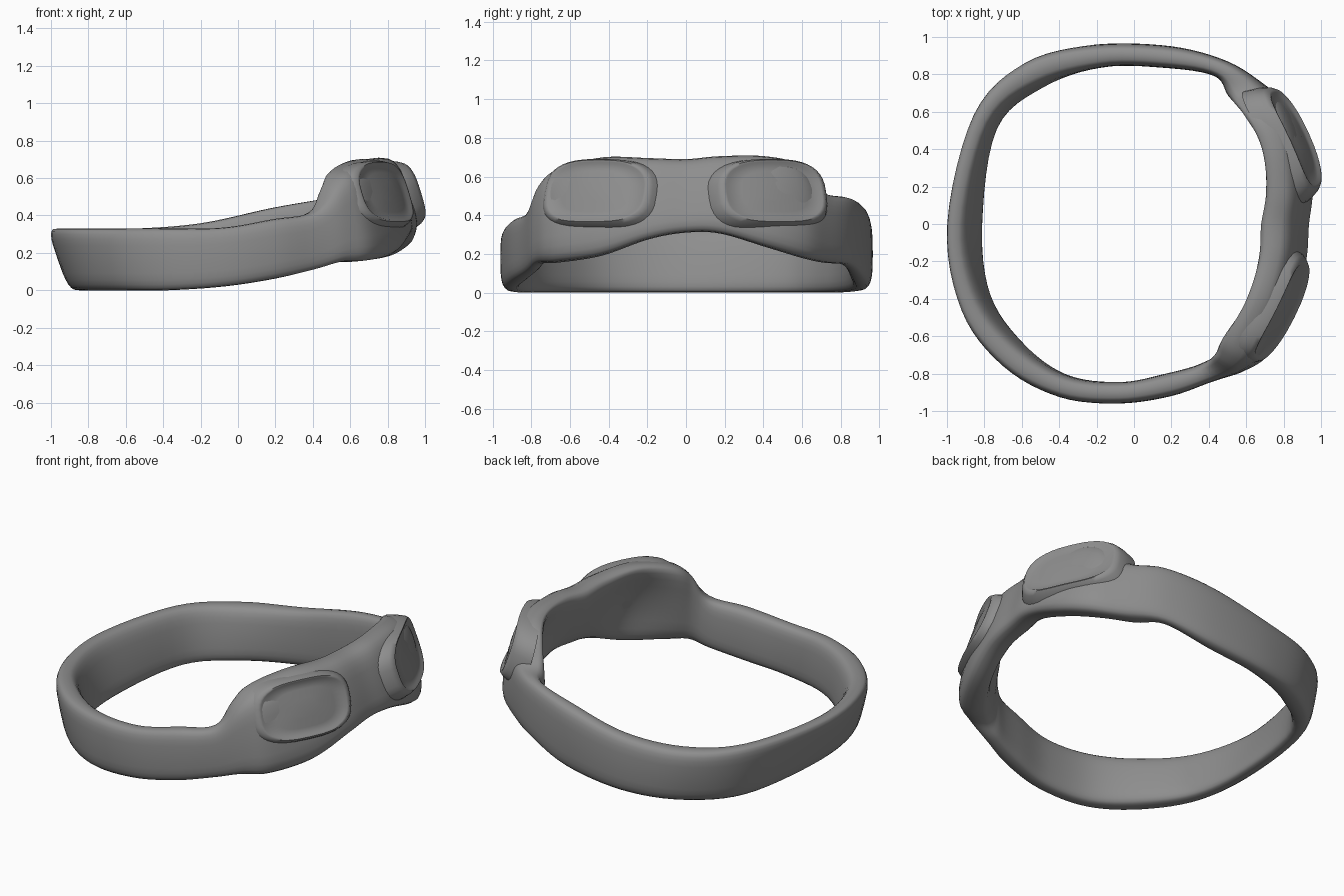
import bpy, math
from mathutils import Vector

if "Cube" in bpy.data.objects:
    bpy.data.objects.remove(bpy.data.objects["Cube"])

# Cross-section stations: outer x, outer y, inner x, inner y, z bottom, z top, lean (+ = top outward)
strap_front = [
    (-1.02, 0.0, -.79, 0.0, 0.0, .33, .5),
    (-.94, -.47, -.75, -.37, 0.0, .33, .4),
    (-.71, -.77, -.58, -.63, 0.0, .33, .25),
    (-.40, -.93, -.36, -.80, 0.0, .33, .1),
    (-.08, -.96, -.08, -.845, .02, .335, 0.0),
    (.20, -.92, .17, -.80, .06, .38, 0.0),
    (.43, -.84, .36, -.745, .11, .42, 0.0)]
goggles = [
    (.60, -.79, .42, -.69, .15, .57, -.15),
    (.75, -.70, .44, -.59, .155, .65, -.28),
    (.885, -.45, .54, -.41, .19, .70, -.36),
    (.95, -.20, .63, -.18, .275, .695, -.4),
    (.965, 0.0, .65, 0.0, .31, .69, -.4),
    (.985, .18, .67, .17, .305, .705, -.4),
    (.965, .42, .63, .40, .235, .705, -.36),
    (.88, .61, .55, .57, .18, .66, -.28),
    (.73, .73, .49, .68, .155, .52, -.1)]
strap_back = [
    (.50, .87, .43, .79, .14, .49, 0.0),
    (.20, .95, .16, .835, .06, .44, 0.0),
    (-.20, .96, -.18, .835, .015, .36, 0.0),
    (-.59, .87, -.48, .72, 0.0, .33, .2),
    (-.87, .59, -.72, .50, 0.0, .33, .35)]

grey = bpy.data.materials.new("dark_grey")
grey.diffuse_color = (.27, .27, .27, 1)
grey.use_nodes = True
grey.node_tree.nodes["Principled BSDF"].inputs["Base Color"].default_value = grey.diffuse_color


def spow(v, e):
    return math.copysign(abs(v) ** e, v)


def make_mesh(name, verts, faces, angle):
    me = bpy.data.meshes.new(name)
    me.from_pydata(verts, [], faces)
    me.materials.append(grey)
    ob = bpy.data.objects.new(name, me)
    bpy.context.collection.objects.link(ob)
    bpy.ops.object.select_all(action='DESELECT')
    bpy.context.view_layer.objects.active = ob
    ob.select_set(True)
    bpy.ops.object.mode_set(mode='EDIT')
    bpy.ops.mesh.select_all(action='SELECT')
    bpy.ops.mesh.normals_make_consistent(inside=False)
    bpy.ops.object.mode_set(mode='OBJECT')
    bpy.ops.object.shade_smooth_by_angle(angle=math.radians(angle))
    return ob


def catmull(a, b, c, d, t):
    return [.5 * (2 * q + (r - p) * t + (2 * p - 5 * q + 4 * r - s) * t * t
                  + (3 * q - p - 3 * r + s) * t ** 3) for p, q, r, s in zip(a, b, c, d)]


# Strap and goggle frame: one closed sweep of rounded, leaning sections
stations = strap_front + goggles + strap_back
n, sub, seg = len(stations), 6, 24
rows = [catmull(*(stations[(i + k) % n] for k in (-1, 0, 1, 2)), j / sub)
        for i in range(n) for j in range(sub)]
verts = []
for ox, oy, ix, iy, zb, zt, lean in rows:
    # hollow eye cup on the inner side behind each lens
    cup = .24 * math.exp(-((abs(iy) - .4) / .2) ** 2) if ix > .4 else 0
    for k in range(seg):
        a = math.tau * k / seg
        u, v = spow(math.cos(a), .6), spow(math.sin(a), .6)
        w = .5 + .5 * ((1 - abs(lean)) * u + lean * v)
        if u < 0:
            w += cup * (1 - v * v)
        verts.append((ix + (ox - ix) * w, iy + (oy - iy) * w,
                      max(0, (zb + zt) / 2 + (zt - zb) / 2 * v)))
m = len(rows)
faces = [(i * seg + k, i * seg + (k + 1) % seg,
          (i + 1) % m * seg + (k + 1) % seg, (i + 1) % m * seg + k)
         for i in range(m) for k in range(seg)]
make_mesh("strap_and_frame", verts, faces, 60)


# Lens with softly raised rim: concentric rounded outlines on a tilted plane
def lens(name, centre, along, half_w, half_h, tilt):
    w = Vector((along[0], along[1], 0)).normalized()
    out = Vector((abs(w.y), -w.x, 0))
    normal = out * math.cos(tilt) + Vector((0, 0, math.sin(tilt)))
    up = Vector((0, 0, math.cos(tilt))) - out * math.sin(tilt)
    rings = [(1.28, -.12), (1.22, -.06), (1.14, -.015), (1.06, .006), (1.0, .004),
             (.94, -.006), (.7, -.006), (.35, 0)]
    seg, verts = 40, []
    for r, h in rings:
        for k in range(seg):
            a = math.tau * k / seg
            x, z = spow(math.cos(a), .68), spow(math.sin(a), .68)
            verts.append(Vector(centre) + w * half_w * r * x
                         + up * (half_h * r * z) + normal * (h - .025 * (x * r) ** 2))
    faces = [(i * seg + k, i * seg + (k + 1) % seg,
              (i + 1) * seg + (k + 1) % seg, (i + 1) * seg + k)
             for i in range(len(rings) - 1) for k in range(seg)]
    last = (len(rings) - 1) * seg
    faces += [tuple(range(last, last + seg)), tuple(reversed(range(seg)))]
    make_mesh(name, verts, faces, 60)


lens("right_lens", (.805, -.475, .525), (.26, .52), .275, .158, .32)
lens("left_lens", (.88, .465, .525), (-.22, .48), .27, .158, .32)
